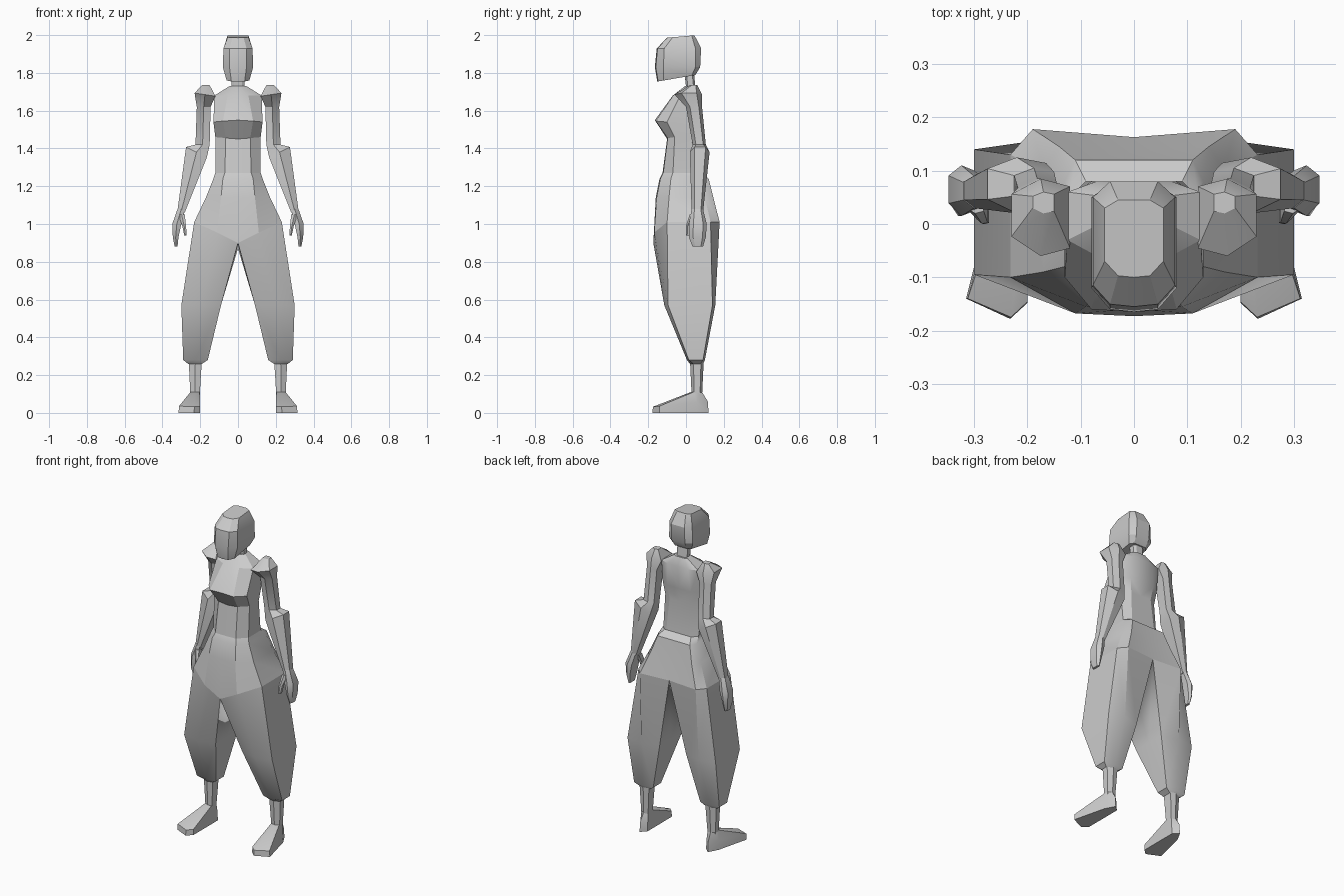
import bpy
import bmesh

cube = bpy.data.objects.get("Cube")
if cube:
    bpy.data.objects.remove(cube, do_unlink=True)

grey = bpy.data.materials.new("plain_grey")
grey.use_nodes = True
grey.diffuse_color = (.6, .6, .6, 1)
grey.node_tree.nodes["Principled BSDF"].inputs["Base Color"].default_value = (.6, .6, .6, 1)


def half_ring(height, width, front, back, front_width, back_width,
              front_corner, back_corner, slope=0, dip=0, cleft=0):
    """Half of a body section, from the front centre round to the back centre."""
    points = [(0, front, -dip), (front_width, front * .97, -dip / 2),
              (width, front_corner, 0), (width, back_corner, 0),
              (back_width, back, 0), (0, back - cleft, 0)]
    return [(x, y, height + z + slope * y) for x, y, z in points]


def limb_ring(height, inner, outer, front, back, front_corner=None,
              back_corner=None, slope=0, splay=0, lean=0):
    """Closed limb section, in the same order as a half ring plus an inner point."""
    depth = back - front
    front_corner = front + depth * .25 if front_corner is None else front_corner
    back_corner = back - depth * .2 if back_corner is None else back_corner
    middle = (inner + outer) / 2
    points = [(inner, front + depth * .1), (middle, front),
              (outer + splay, front_corner), (outer, back_corner),
              (middle, back), (inner, back - depth * .1),
              (inner, (front + back) / 2)]
    return [(x, y, height + slope * y + lean * (x - middle)) for x, y in points]


def loft(name, rings, closed=True, caps=True):
    """Skin the rings, then mirror the part across the body."""
    bm = bmesh.new()
    rows = [[bm.verts.new(point) for point in ring] for ring in rings]
    count = len(rows[0])
    for upper, lower in zip(rows, rows[1:]):
        for i in range(count if closed else count - 1):
            j = (i + 1) % count
            bm.faces.new((upper[i], upper[j], lower[j], lower[i]))
    if caps:
        bm.faces.new(rows[0])
        bm.faces.new(reversed(rows[-1]))
    bmesh.ops.recalc_face_normals(bm, faces=bm.faces)
    # Open halves have no inside, so orient them by the side-facing faces
    side = sum(f.normal.x * f.calc_area() for f in bm.faces)
    if not closed and side < 0:
        bmesh.ops.reverse_faces(bm, faces=bm.faces)
    mesh = bpy.data.meshes.new(name)
    bm.to_mesh(mesh)
    bm.free()
    mesh.materials.append(grey)
    part = bpy.data.objects.new(name, mesh)
    bpy.context.collection.objects.link(part)
    mirror = part.modifiers.new("mirror", "MIRROR")
    mirror.merge_threshold = .001
    bpy.ops.object.select_all(action="DESELECT")
    part.select_set(True)
    bpy.context.view_layer.objects.active = part
    bpy.ops.object.shade_smooth_by_angle(angle=.5)
    return part


# Head and neck
loft("head", [
    half_ring(height=1.995, width=.055, front=-.1, back=.045, front_width=.03,
              back_width=.03, front_corner=-.07, back_corner=.03, slope=.09),
    half_ring(height=1.93, width=.077, front=-.155, back=.08, front_width=.045,
              back_width=.045, front_corner=-.115, back_corner=.05),
    half_ring(height=1.83, width=.08, front=-.165, back=.075, front_width=.045,
              back_width=.045, front_corner=-.12, back_corner=.05),
    half_ring(height=1.78, width=.06, front=-.152, back=.05, front_width=.035,
              back_width=.04, front_corner=-.12, back_corner=.03, slope=.17),
], closed=False)
loft("neck", [
    half_ring(height=top, width=.035, front=front, back=front + .05, front_width=.02,
              back_width=.02, front_corner=front + .01, back_corner=front + .04)
    for top, front in ((1.82, -.01), (1.68, .005))], closed=False)

# Torso, with the chest overhanging the waist
loft("torso", [
    half_ring(height=1.73, width=.045, front=-.005, back=.06, front_width=.02,
              back_width=.03, front_corner=.01, back_corner=.05),
    half_ring(height=1.68, width=.125, front=-.07, back=.08, front_width=.055,
              back_width=.07, front_corner=-.03, back_corner=.06),
    half_ring(height=1.54, width=.13, front=-.165, back=.07, front_width=.08,
              back_width=.08, front_corner=-.1, back_corner=.04, dip=-.01),
    half_ring(height=1.46, width=.12, front=-.1, back=.06, front_width=.065,
              back_width=.07, front_corner=-.06, back_corner=.03, dip=.01),
    half_ring(height=1.25, width=.12, front=-.127, back=.08, front_width=.07,
              back_width=.08, front_corner=-.07, back_corner=.05),
], closed=False)

# Wide trousers: the hips dip to the crotch, where both legs begin
hem = half_ring(height=1.01, width=.232, front=-.173, back=.178, front_width=.11,
                back_width=.19, front_corner=-.1, back_corner=.13, dip=.11, cleft=.015)
loft("trouser_hips", [
    half_ring(height=1.27, width=.12, front=-.125, back=.08, front_width=.07,
              back_width=.09, front_corner=-.07, back_corner=.05),
    half_ring(height=1.24, width=.13, front=-.14, back=.12, front_width=.08,
              back_width=.11, front_corner=-.08, back_corner=.08),
    half_ring(height=1.14, width=.17, front=-.16, back=.145, front_width=.09,
              back_width=.14, front_corner=-.09, back_corner=.1, cleft=.01),
    hem], closed=False, caps=False)
loft("trouser_legs", [
    hem + [(0, 0, .87)],
    limb_ring(height=.57, inner=.09, outer=.3, front=-.115, back=.155,
              front_corner=-.095, back_corner=.14),
    limb_ring(height=.28, inner=.16, outer=.29, front=.005, back=.1,
              front_corner=.015, back_corner=.09),
    limb_ring(height=.26, inner=.19, outer=.265, front=.02, back=.09),
], caps=False)

# Shins and splayed feet
loft("shins", [
    limb_ring(height=.3, inner=.19, outer=.262, front=.02, back=.095),
    limb_ring(height=.09, inner=.203, outer=.252, front=.03, back=.085)])
loft("feet", [
    limb_ring(height=.11, inner=.203, outer=.252, front=.025, back=.085),
    limb_ring(height=.05, inner=.2, outer=.262, front=-.175, back=.115,
              front_corner=-.14, slope=.1, splay=.05),
    limb_ring(height=0, inner=.2, outer=.265, front=-.178, back=.12,
              front_corner=-.14, splay=.05)])

# Arms with peaked shoulders
loft("arms", [
    limb_ring(height=1.735, inner=.15, outer=.19, front=.02, back=.06),
    limb_ring(height=1.685, inner=.12, outer=.23, front=-.06, back=.085, lean=.15),
    limb_ring(height=1.62, inner=.145, outer=.218, front=.0, back=.085),
    limb_ring(height=1.42, inner=.15, outer=.225, front=.035, back=.105),
    limb_ring(height=1.38, inner=.165, outer=.275, front=.02, back=.125, lean=.5),
    limb_ring(height=1.06, inner=.282, outer=.322, front=.03, back=.09)])
loft("hands", [
    limb_ring(height=1.08, inner=.28, outer=.32, front=.03, back=.09),
    limb_ring(height=1, inner=.3, outer=.348, front=.015, back=.11),
    limb_ring(height=.93, inner=.315, outer=.345, front=.015, back=.105),
    limb_ring(height=.88, inner=.32, outer=.335, front=.035, back=.09)])
loft("thumbs", [
    limb_ring(height=1.05, inner=.282, outer=.315, front=.02, back=.06),
    limb_ring(height=.99, inner=.275, outer=.295, front=.0, back=.035),
    limb_ring(height=.94, inner=.272, outer=.285, front=.0, back=.025)])
